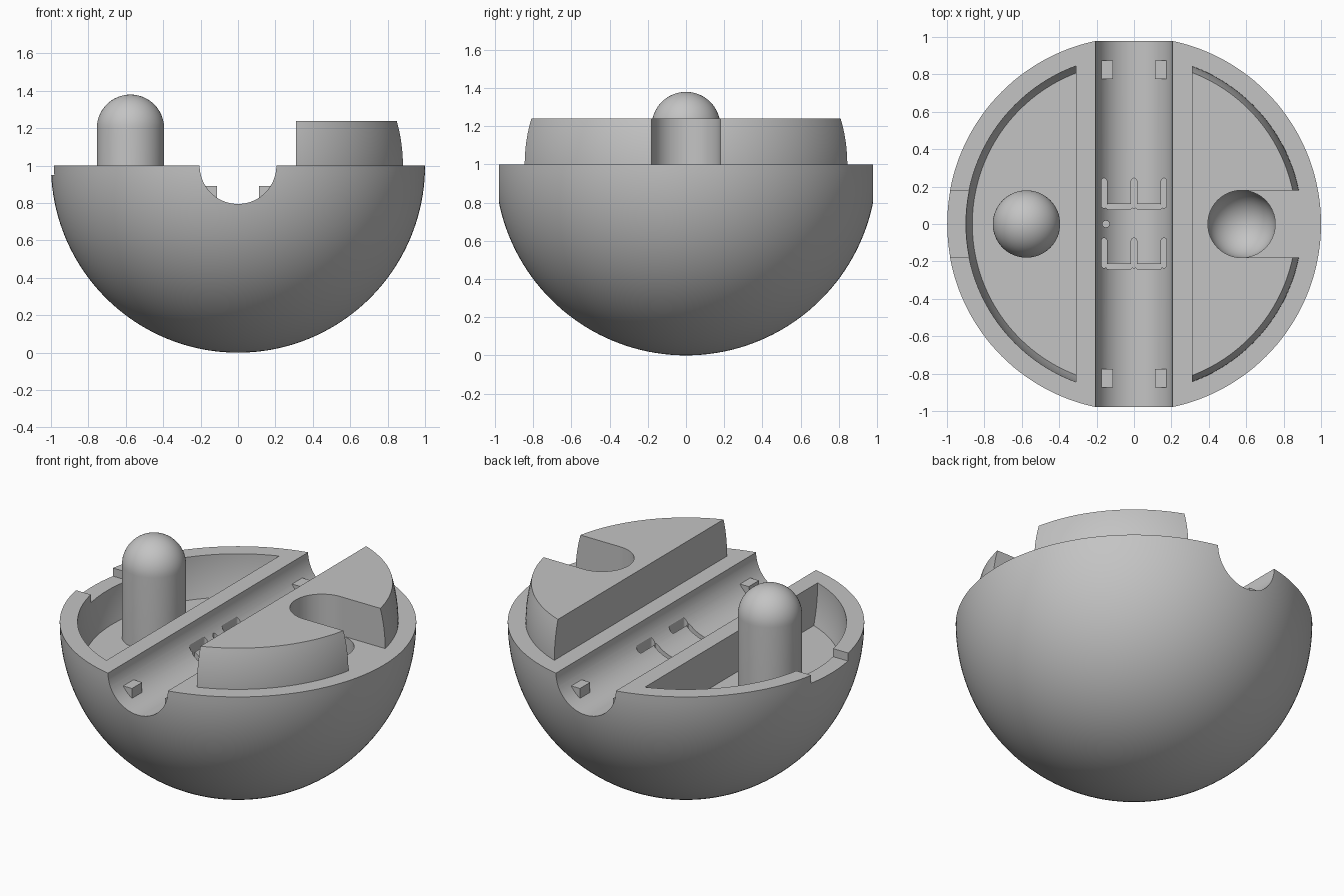
import bpy, bmesh
from math import sin, cos, pi, sqrt, asin, atan2

cube = bpy.data.objects.get("Cube")
if cube:
    bpy.data.objects.remove(cube, do_unlink=True)

grey = bpy.data.materials.new("plain_grey")
grey.use_nodes = True
COLOUR = (0.55, 0.55, 0.55, 1)
grey.diffuse_color = COLOUR
grey.node_tree.nodes["Principled BSDF"].inputs["Base Color"].default_value = COLOUR


def finish(name, bm):
    bmesh.ops.remove_doubles(bm, verts=bm.verts, dist=1e-5)
    bmesh.ops.recalc_face_normals(bm, faces=bm.faces)
    mesh = bpy.data.meshes.new(name)
    bm.to_mesh(mesh)
    bm.free()
    mesh.materials.append(grey)
    obj = bpy.data.objects.new(name, mesh)
    bpy.context.collection.objects.link(obj)
    return obj


def arc(radius, z, start, end, steps):
    """Points (r, z) on a circle round the axis, by elevation angle."""
    angles = [start + (end - start) * i / steps for i in range(steps + 1)]
    return [(radius * cos(a), z + radius * sin(a)) for a in angles]


def lathe(name, profile, x=0, sides=64):
    bm = bmesh.new()
    verts = [bm.verts.new((x + r, 0, z)) for r, z in profile]
    edges = [bm.edges.new(pair) for pair in zip(verts, verts[1:])]
    bmesh.ops.spin(bm, geom=verts + edges, cent=(x, 0, 0), axis=(0, 0, 1),
                   angle=2 * pi, steps=sides, use_merge=True)
    return finish(name, bm)


def prism(name, outline, z0, z1):
    bm = bmesh.new()
    face = bm.faces.new([bm.verts.new((x, y, z0)) for x, y in outline])
    top = bmesh.ops.extrude_face_region(bm, geom=[face])["geom"]
    moved = [v for v in top if isinstance(v, bmesh.types.BMVert)]
    bmesh.ops.translate(bm, verts=moved, vec=(0, 0, z1 - z0))
    return finish(name, bm)


def box(name, x0, x1, y0, y1, z0, z1):
    return prism(name, [(x0, y0), (x1, y0), (x1, y1), (x0, y1)], z0, z1)


def capsule(name, a, b, r, z0, z1, steps=8):
    """Upright prism with a round-ended slot outline from a to b."""
    turn = atan2(b[1] - a[1], b[0] - a[0])
    outline = []
    for (x, y), start in ((b, turn - pi / 2), (a, turn + pi / 2)):
        for i in range(steps + 1):
            t = start + pi * i / steps
            outline.append((x + r * cos(t), y + r * sin(t)))
    return prism(name, outline, z0, z1)


def combine(obj, cutter, operation="DIFFERENCE"):
    mod = obj.modifiers.new("cut", "BOOLEAN")
    mod.operation = operation
    mod.solver = "EXACT"
    mod.object = cutter
    bpy.context.view_layer.objects.active = obj
    bpy.ops.object.modifier_apply(modifier=mod.name)
    bpy.data.objects.remove(cutter, do_unlink=True)


PIN_X, PIN_R, EDGE, SEAT_R = 0.575, 0.18, 0.31, 0.9

# Half-ball body
body = lathe("half_ball_body", arc(1, 1, -pi / 2, 0, 40) + [(0, 1)], sides=144)

# Long round channel
bm = bmesh.new()
bmesh.ops.create_cone(bm, cap_ends=True, segments=96, radius1=0.205,
                      radius2=0.205, depth=2.4)
for v in bm.verts:
    v.co = (v.co.x, v.co.z, 1 + v.co.y)
combine(body, finish("channel_cutter", bm))

# Pocket on the right half
pocket = lathe("pocket_cutter", [(0, 0.75)] +
               arc(SEAT_R, 1, -asin(0.25 / SEAT_R), 0, 10) +
               [(SEAT_R, 1.1), (0, 1.1)], sides=128)
combine(pocket, box("pocket_side", -2, -EDGE, -2, 2, 0, 2), "INTERSECT")
combine(body, pocket)

# Shallow rim notch beside the pocket
combine(body, box("notch_cutter", -1.2, -0.8, -PIN_R, PIN_R, 0.95, 1.2))

# Round-bottomed socket on the left half
combine(body, lathe("socket_cutter", arc(PIN_R, 0.8, -pi / 2, 0, 14) +
                    [(PIN_R, 1.1), (0, 1.1)], PIN_X))

# Segment slots sunk into the channel floor
for y in (0.1, -0.22):
    for x in (-0.16, 0, 0.16):
        combine(body, capsule("slot", (x, y), (x, y + 0.13), 0.015, 0.775, 1.1))
    for x in (-0.08, 0.08):
        combine(body, capsule("slot", (x - 0.055, y - 0.007),
                              (x + 0.055, y - 0.007), 0.015, 0.775, 1.1))
combine(body, capsule("dot", (-0.151, 0), (-0.149, 0), 0.018, 0.775, 1.1))

# Raised block with an open slot
block = lathe("raised_block", [(0, 0.98)] +
              arc(SEAT_R, 1, -asin(0.02 / SEAT_R), asin(0.24 / SEAT_R), 10) +
              [(0, 1.24)], sides=128)
combine(block, box("block_side", EDGE, 2, -2, 2, 0, 2), "INTERSECT")
combine(block, capsule("block_slot", (PIN_X, 0), (1.3, 0), PIN_R, 0.8, 1.5, 32))

# Round-topped pin standing in the pocket
pin = lathe("locating_pin", [(0, 0.74), (PIN_R, 0.74)] +
            arc(PIN_R, 1.2, 0, pi / 2, 16), -PIN_X)

# Four small lugs in the channel
lugs = []
for side, x_name in ((1, "left"), (-1, "right")):
    for end, y_name in ((1, "back"), (-1, "front")):
        xs = sorted((side * 0.113, side * 0.195))
        ys = sorted((end * 0.775, end * 0.875))
        lugs.append(box(f"{y_name}_{x_name}_lug", *xs, *ys, 0.8, 0.89))

# Smooth curved faces, sharp edges kept
bpy.ops.object.select_all(action="DESELECT")
for obj in (body, block, pin, *lugs):
    obj.select_set(True)
bpy.context.view_layer.objects.active = body
bpy.ops.object.shade_smooth_by_angle(angle=0.5)
